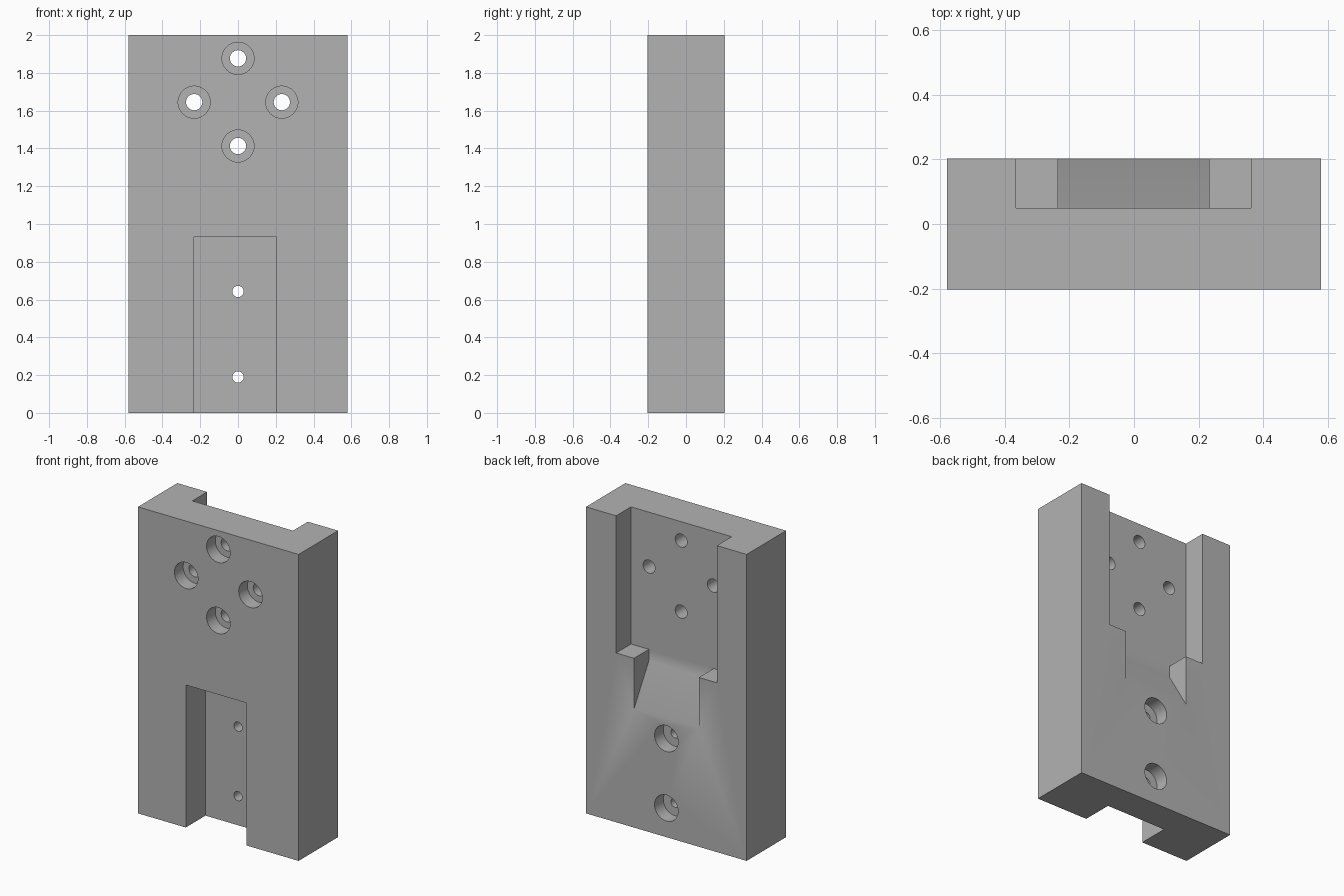
import bpy
import bmesh
import math
from mathutils import Matrix, Vector

default = bpy.data.objects.get("Cube")
if default:
    bpy.data.objects.remove(default, do_unlink=True)

# Single flat colour
grey = bpy.data.materials.new("plain grey")
grey.use_nodes = True
tone = (0.45, 0.45, 0.45, 1)
grey.diffuse_color = tone
grey.node_tree.nodes["Principled BSDF"].inputs["Base Color"].default_value = tone


def to_object(name, bm):
    bmesh.ops.recalc_face_normals(bm, faces=bm.faces)
    mesh = bpy.data.meshes.new(name)
    bm.to_mesh(mesh)
    bm.free()
    mesh.materials.append(grey)
    obj = bpy.data.objects.new(name, mesh)
    bpy.context.collection.objects.link(obj)
    return obj


def prism(name, x0, x1, profile):
    """Extrude a (y, z) profile from x0 to x1."""
    bm = bmesh.new()
    face = bm.faces.new([bm.verts.new((x0, y, z)) for y, z in profile])
    grown = bmesh.ops.extrude_face_region(bm, geom=[face])["geom"]
    moved = [v for v in grown if isinstance(v, bmesh.types.BMVert)]
    bmesh.ops.translate(bm, verts=moved, vec=Vector((x1 - x0, 0, 0)))
    return to_object(name, bm)


def box(name, x0, x1, y0, y1, z0, z1):
    return prism(name, x0, x1, [(y0, z0), (y1, z0), (y1, z1), (y0, z1)])


def drill(name, x, z, radius, y0, y1):
    """Cylinder along y."""
    bm = bmesh.new()
    place = Matrix.Translation((x, (y0 + y1) / 2, z)) @ Matrix.Rotation(math.pi / 2, 4, "X")
    bmesh.ops.create_cone(bm, cap_ends=True, segments=40, radius1=radius,
                          radius2=radius, depth=y1 - y0, matrix=place)
    return to_object(name, bm)


half_w, half_d, height = 0.58, 0.203, 2.0
floor_y, out = 0.05, 0.4
block = box("mounting_block", -half_w, half_w, -half_d, half_d, 0, height)

# Wide back channel, narrow ramped channel and front pocket
slope = (1.03 - 0.775) / (half_d - floor_y)
ramp_end = 1.03 - slope * (out - floor_y)
cutters = [
    box("back_channel_cutter", -0.365, 0.362, floor_y, out, 1.105, 2.2),
    prism("ramp_cutter", -0.235, 0.233,
          [(floor_y, 1.03), (out, ramp_end), (out, 1.3), (floor_y, 1.3)]),
    box("front_pocket_cutter", -0.235, 0.203, -out, 0, -0.2, 0.93),
]

# Four counterbored holes entered from the front
for x, z in [(0, 1.877), (0, 1.413), (-0.232, 1.645), (0.232, 1.645)]:
    cutters.append(drill("front_counterbore", x, z, 0.085, -out, -half_d + 0.09))
    cutters.append(drill("front_hole", x, z, 0.043, -out, out))

# Two counterbored holes entered from the back
for z in (0.643, 0.19):
    cutters.append(drill("back_counterbore", 0, z, 0.085, half_d - 0.09, out))
    cutters.append(drill("back_hole", 0, z, 0.03, -out, out))

bpy.ops.object.select_all(action="DESELECT")
block.select_set(True)
bpy.context.view_layer.objects.active = block
for cutter in cutters:
    cutter.hide_render = True
    cut = block.modifiers.new("cut", "BOOLEAN")
    cut.operation = "DIFFERENCE"
    cut.solver = "EXACT"
    cut.object = cutter
    bpy.ops.object.modifier_apply(modifier=cut.name)
    bpy.data.objects.remove(cutter, do_unlink=True)

# Soft shading over the ramp and bores, sharp elsewhere
bpy.ops.object.shade_smooth_by_angle(angle=math.radians(40))
